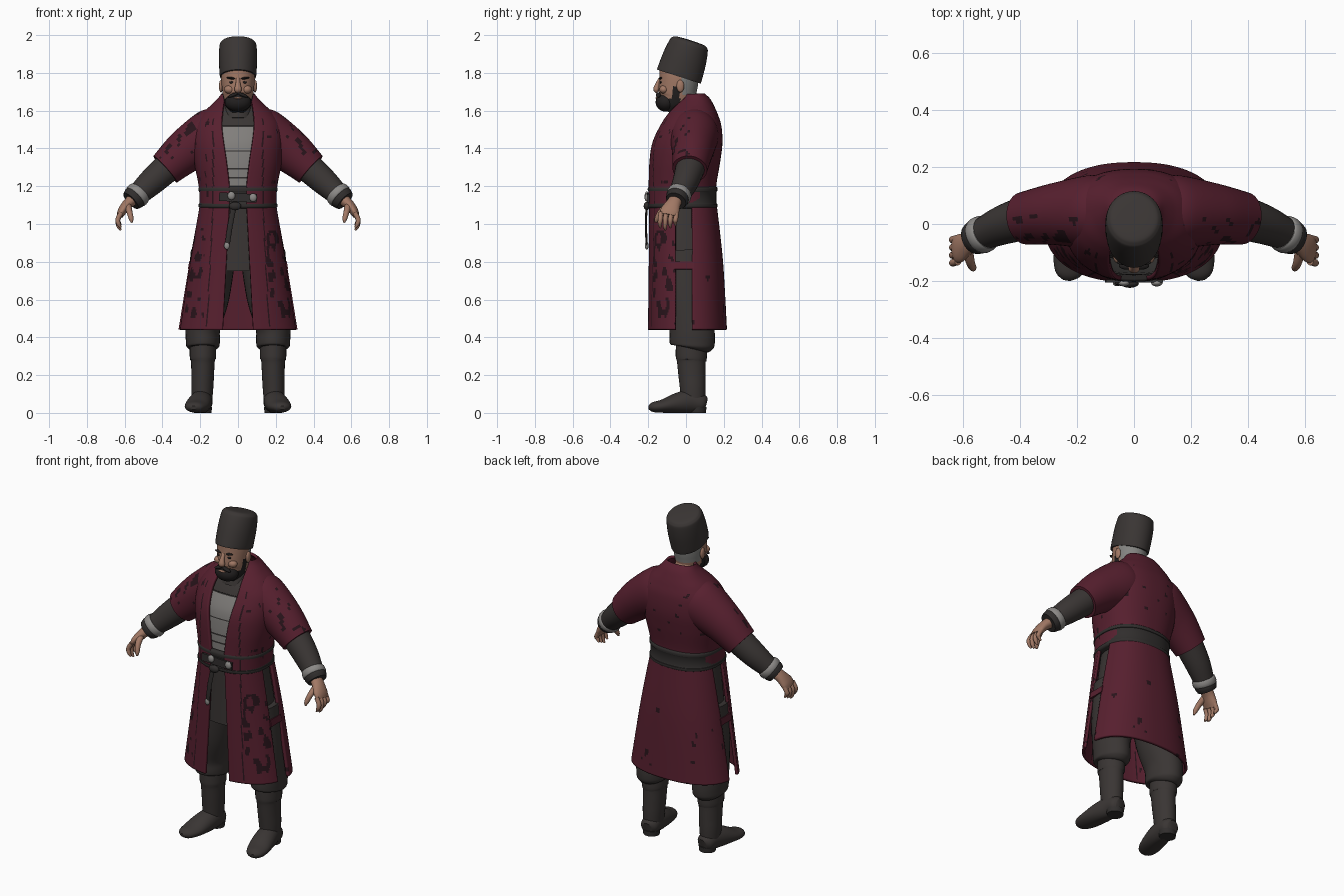
import bpy, bmesh
from math import sin, cos, asin, acos, pi, copysign
from mathutils import Vector, Matrix, noise

if "Cube" in bpy.data.objects:
    bpy.data.objects.remove(bpy.data.objects["Cube"])


def material(name, r, g, b):
    m = bpy.data.materials.new(name)
    m.use_nodes = True
    m.diffuse_color = (r, g, b, 1)
    node = next(n for n in m.node_tree.nodes if n.type == 'BSDF_PRINCIPLED')
    node.inputs["Base Color"].default_value = (r, g, b, 1)
    node.inputs["Roughness"].default_value = 0.8
    return m


WINE = material("wine cloth", .095, .014, .028)
TRIM = material("dark embroidery", .022, .007, .011)
DARK = material("charcoal cloth", .042, .036, .034)
BELT = material("belt leather", .030, .027, .026)
GREY = material("grey shirt", .22, .21, .20)
SKIN = material("skin", .36, .19, .13)
BEARD = material("black beard", .016, .014, .014)
HAIR = material("grey hair", .23, .23, .22)
METAL = material("dull metal", .26, .25, .24)
made = []


def finish(name, bm, mats, rule=None, thick=0):
    bmesh.ops.recalc_face_normals(bm, faces=bm.faces)
    for f in bm.faces:
        f.smooth = True
        f.material_index = rule(f.calc_center_median()) if rule else 0
    mesh = bpy.data.meshes.new(name)
    bm.to_mesh(mesh)
    bm.free()
    for m in mats:
        mesh.materials.append(m)
    ob = bpy.data.objects.new(name, mesh)
    bpy.context.collection.objects.link(ob)
    if thick:
        mod = ob.modifiers.new("thickness", 'SOLIDIFY')
        mod.thickness, mod.offset = thick, 0
    made.append(ob)
    return ob


def spline(pts, k):
    """Catmull-Rom through tuples of any length."""
    out = []
    n = len(pts)
    for i in range(n - 1):
        a, b, c, d = (pts[min(max(i + j, 0), n - 1)] for j in (-1, 0, 1, 2))
        for s in range(k):
            t = s / k
            out.append(tuple(q + .5 * t * (r - p + t * (2 * p - 5 * q + 4 * r - u + t * (3 * (q - r) + u - p)))
                             for p, q, r, u in zip(a, b, c, d)))
    return out + [tuple(pts[-1])]


def skin_rows(name, rows, mats, closed=True, rule=None, thick=0):
    bm = bmesh.new()
    vs = [[bm.verts.new(p) for p in row] for row in rows]
    n = len(rows[0])
    for a, b in zip(vs, vs[1:]):
        for i in range(n if closed else n - 1):
            j = (i + 1) % n
            bm.faces.new((a[i], a[j], b[j], b[i]))
    if closed:
        bm.faces.new(vs[0])
        bm.faces.new(vs[-1])
    return finish(name, bm, mats, rule, thick)


def tube(name, path, mats, ref=(1, 0, 0), k=5, n=28, rule=None, floor=None):
    """Path of (x, y, z, radius along ref, other radius)."""
    pts = spline(path, k)
    rows = []
    for i, p in enumerate(pts):
        t = Vector(pts[min(i + 1, len(pts) - 1)][:3]) - Vector(pts[max(i - 1, 0)][:3])
        v = t.cross(Vector(ref)).normalized()
        u = v.cross(t).normalized()
        row = [Vector(p[:3]) + u * p[3] * cos(2 * pi * j / n) + v * p[4] * sin(2 * pi * j / n) for j in range(n)]
        if floor is not None:
            for q in row:
                q.z = max(q.z, floor)
        rows.append(row)
    return skin_rows(name, rows, mats, rule=rule)


def flip(path, s):
    return [(s * p[0],) + tuple(p[1:]) for p in path]


E = .85


def power(v, e):
    return copysign(min(abs(v), 1) ** e, v)


def shell(name, rings, mats, span, k=8, n=90, off=0, rule=None, thick=.016, closed=False, side=1):
    """Rings of (z, centre y, rx, ry, opening); span gives the angle range, 0 at the front."""
    rows = []
    for z, cy, rx, ry, w in spline(rings, k):
        rx, ry = rx - off, ry - off
        t0, t1 = span(cy, rx, ry, w)
        row = []
        for j in range(n):
            t = t0 + (t1 - t0) * j / (n if closed else n - 1)
            row.append((side * rx * power(sin(t), E), cy - ry * power(cos(t), E), z))
        rows.append(row)
    return skin_rows(name, rows, mats, closed, rule, thick)


def at_x(w, rx):
    return asin(power(w / rx, 1 / E))


def at_y(y, cy, ry):
    return acos(power((cy - y) / ry, 1 / E))


def ball(name, c, r, mat, rot=0):
    bm = bmesh.new()
    m = Matrix.Translation(c) @ Matrix.Rotation(rot, 4, 'Y') @ Matrix.Diagonal((*r, 1))
    bmesh.ops.create_uvsphere(bm, u_segments=24, v_segments=14, radius=1, matrix=m)
    return finish(name, bm, [mat])


def box(name, c, size, mat, rot=0):
    bm = bmesh.new()
    m = Matrix.Translation(c) @ Matrix.Rotation(rot, 4, 'Y') @ Matrix.Diagonal((*size, 1))
    bmesh.ops.create_cube(bm, size=1, matrix=m)
    return finish(name, bm, [mat])


# Coat body, with embroidery chosen by noise inside set regions
def blotch(c, level):
    return noise.noise(Vector((c.x * 28, c.y * 28, c.z * 20))) > level


def body_rule(c):
    if c.y < 0:
        return int(.125 < abs(c.x) < .132 and c.z < 1.55 or abs(c.x) > .15 and blotch(c, .45))
    return int(1.3 < c.z < 1.56 and blotch(c, .46))


def skirt_rule(c):
    inner = .045 + (1.1 - c.z) * .053
    if c.y < -.06:
        line = .08 < abs(c.x) - inner < .086 or abs(c.z - .505) < .004 and abs(c.x) > .15
        return int(line or (.5 < c.z < .98 and abs(c.x) > inner + .09 and blotch(c, .25)))
    return int(c.z < .9 and blotch(c, .55))


torso = [(1.1, -.02, .195, .172, .045), (1.2, -.02, .2, .172, .045), (1.33, -.008, .225, .181, .06),
         (1.43, .005, .235, .18, .075), (1.52, .022, .225, .157, .085), (1.58, .032, .185, .128, .082),
         (1.625, .042, .135, .098, .076), (1.66, .05, .1, .07, .07), (1.685, .045, .082, .048, .065)]
skirt = [(1.1, -.017, .197, .172, .045), (.8, -.002, .25, .19, .061), (.44, .006, .308, .203, .08)]


def open_front(cy, rx, ry, w):
    t = at_x(w, rx)
    return t, 2 * pi - t


def full(cy, rx, ry, w):
    return 0, 2 * pi


def strip(cy, rx, ry, w):
    t = at_x(min(w + .02, rx), rx)
    return -t, t


def front_panel(cy, rx, ry, w):
    return at_x(w, rx), at_y(-.055, cy, ry)


def back_panel(cy, rx, ry, w):
    t = at_y(.032, cy, ry)
    return t, 2 * pi - t


shell("coat_body", torso, [WINE, TRIM], open_front, n=130, rule=body_rule)
shell("coat_back_skirt", skirt, [WINE, TRIM], back_panel, k=25, n=60, rule=skirt_rule)
shell("undershirt", torso[:7], [DARK], full, n=60, off=.02, thick=0, closed=True)
shell("chest_panel", torso[1:5], [GREY, BELT], strip, k=16, n=16, off=.014, thick=.004,
      rule=lambda c: int(c.z < 1.42 and c.z % .046 < .006 or c.z > 1.512))
shell("tunic_skirt", [(1.1, -.017, .197, .172, 0), (.92, -.01, .228, .18, 0), (.75, -.002, .25, .19, 0)],
      [DARK], full, n=60, off=.025, thick=0, closed=True)

# Belt with raised edges, buckle and hanging strap
belt = [(1.083, .2, .176), (1.09, .209, .184), (1.105, .209, .184), (1.112, .203, .179), (1.168, .203, .179),
        (1.175, .209, .184), (1.192, .209, .184), (1.2, .2, .175)]
shell("belt", [(z, -.018, a, b, 0) for z, a, b in belt], [BELT], full, k=2, n=64, thick=0, closed=True)
box("belt_plate", (0, -.2, 1.14), (.2, .012, .045), BELT, .05)
for name, x, z in (("buckle", -.035, 1.15), ("belt_stud", .08, 1.14)):
    ball(name, (x, -.207, z), (.02, .012, .022), METAL)
ball("belt_knot", (-.015, -.208, 1.095), (.032, .016, .022), BELT)
tube("hanging_strap", [(-.02, -.208, 1.1, .014, .006), (-.04, -.212, 1.0, .014, .006),
                       (-.058, -.208, .88, .013, .006)], [BELT], n=10)
ball("strap_tip", (-.059, -.208, .885), (.015, .01, .02), METAL)

# Hat, tilted back
hat = [(0, .092, .12), (.03, .097, .122), (.5, .101, .117), (.85, .098, .106), (.95, .09, .096), (1, .07, .075),
       (1.015, .01, .01)]
tube("tall_hat", [(0, -.037 + .06 * s, 1.783 + .187 * s, a, b) for s, a, b in hat], [DARK], n=40)


# Head, hair and beard
def head_rule(c):
    if c.y > -.025 and c.z > 1.685:
        return 1
    jaw = c.z < 1.665 or -.075 < c.y < -.035 and c.z < 1.73
    return 2 if jaw and c.y < -.03 else 0


head = [(-.085, 1.59, .03, .035), (-.07, 1.625, .062, .075), (-.05, 1.67, .078, .096), (-.043, 1.72, .085, .102),
        (-.037, 1.77, .089, .104), (-.035, 1.81, .088, .105)]
tube("head", [(0, y, z, a, b) for y, z, a, b in head], [SKIN, HAIR, BEARD], k=8, n=48, rule=head_rule)
tube("neck", [(0, .02, 1.54, .075, .075), (0, 0, 1.62, .066, .068), (0, -.03, 1.7, .06, .066)], [SKIN])
tube("shirt_collar", [(0, -.015, 1.55, .085, .085), (0, -.005, 1.61, .074, .075), (0, 0, 1.625, .068, .07)], [DARK])
ball("beard", (0, -.107, 1.645), (.07, .054, .05), BEARD)
ball("lower_lip", (0, -.152, 1.667), (.022, .009, .006), SKIN)
tube("nose", [(0, -.137, 1.77, .01, .008), (0, -.15, 1.74, .013, .012), (0, -.157, 1.712, .02, .016),
              (0, -.15, 1.698, .012, .008)], [SKIN], n=16)
for s, side in ((1, "left"), (-1, "right")):
    ball(side + "_moustache", (s * .025, -.147, 1.683), (.03, .013, .009), BEARD, s * .35)
    ball(side + "_eye", (s * .034, -.133, 1.75), (.013, .006, .006), BEARD)
    ball(side + "_brow", (s * .036, -.135, 1.772), (.024, .009, .006), BEARD, s * -.12)
    ball(side + "_cheek", (s * .045, -.117, 1.712), (.028, .024, .022), SKIN)
    ball(side + "_ear", (s * .09, -.03, 1.73), (.011, .02, .033), SKIN)

    # Coat front skirt panel and side tie
    shell(side + "_coat_front_skirt", skirt, [WINE, TRIM], front_panel, k=25, n=40, rule=skirt_rule, side=s)
    box(side + "_coat_tie", (s * .257, -.01, .78), (.01, .1, .04), WINE, s * -.15)

    # Arm: wide short sleeve, under sleeve, cuff and band
    Y = (0, 1, 0)
    tube(side + "_coat_sleeve", flip([(.08, .04, 1.5, .11, .12), (.14, .042, 1.47, .13, .14),
         (.27, .035, 1.39, .11, .118), (.385, .02, 1.29, .092, .094)], s), [WINE, TRIM], Y, k=10, n=48,
         rule=lambda c: int(c.z > 1.35 and abs(c.x) > .2 and c.y < .03 and blotch(c, .3)))
    tube(side + "_under_sleeve", flip([(.35, .03, 1.32, .08, .08), (.45, 0, 1.23, .07, .072),
         (.52, -.03, 1.165, .058, .06), (.56, -.05, 1.13, .05, .05)], s), [DARK], Y)
    tube(side + "_cuff", flip([(.535, -.037, 1.153, .058, .06), (.55, -.045, 1.138, .062, .064),
         (.567, -.053, 1.122, .055, .056)], s), [BELT], Y, k=3)
    tube(side + "_wrist_band", flip([(.518, -.03, 1.168, .06, .062), (.524, -.033, 1.162, .065, .067),
         (.54, -.04, 1.147, .066, .068), (.546, -.043, 1.141, .06, .06)], s), [METAL], Y, k=2)

    # Hand
    tube(side + "_palm", flip([(.55, -.05, 1.135, .035, .032), (.585, -.068, 1.105, .04, .028),
         (.612, -.085, 1.07, .05, .024), (.625, -.092, 1.045, .046, .018)], s), [SKIN], Y)
    for i, name in enumerate(("index", "middle", "ring", "little")):
        y = -.132 + i * .027
        tip = .968 + .012 * abs(i - 1)
        tube(f"{side}_{name}_finger", flip([(.618, y, 1.06, .013, .013), (.636, y - .004, 1.025, .013, .013),
             (.632, y - .006, tip + .02, .011, .011), (.62, y - .004, tip, .005, .005)], s), [SKIN], Y, n=12)
    tube(side + "_thumb", flip([(.585, -.09, 1.1, .02, .018), (.575, -.132, 1.065, .016, .016),
         (.566, -.153, 1.03, .013, .013), (.562, -.16, 1.008, .005, .005)], s), [SKIN], n=12)

    # Baggy trouser leg and boot
    tube(side + "_trouser_leg", flip([(.13, 0, .85, .12, .14), (.158, .01, .62, .113, .13),
         (.185, .03, .46, .093, .12), (.186, .033, .38, .09, .12), (.186, .032, .35, .086, .112),
         (.186, .03, .338, .065, .08)], s), [DARK])
    tube(side + "_boot_shaft", flip([(.186, .028, .36, .07, .082), (.186, .028, .29, .069, .082),
         (.186, .028, .275, .063, .076), (.187, .032, .2, .06, .072), (.189, .036, .13, .058, .068),
         (.19, .038, .05, .052, .062)], s), [DARK])
    tube(side + "_boot_foot", flip([(.185, .105, .045, .03, .035), (.187, .085, .05, .05, .05),
         (.192, .03, .06, .057, .062), (.203, -.04, .052, .064, .056), (.22, -.12, .036, .063, .036),
         (.232, -.175, .03, .045, .026), (.236, -.197, .027, .015, .01)], s), [DARK], floor=0)
    tube(side + "_boot_heel", flip([(.187, .062, 0, .046, .044), (.187, .062, .03, .05, .046)], s), [BELT], k=1)

# Smooth shading that keeps creases
bpy.ops.object.select_all(action='DESELECT')
for ob in made:
    ob.select_set(True)
bpy.context.view_layer.objects.active = made[0]
bpy.ops.object.shade_smooth_by_angle(angle=.7)
